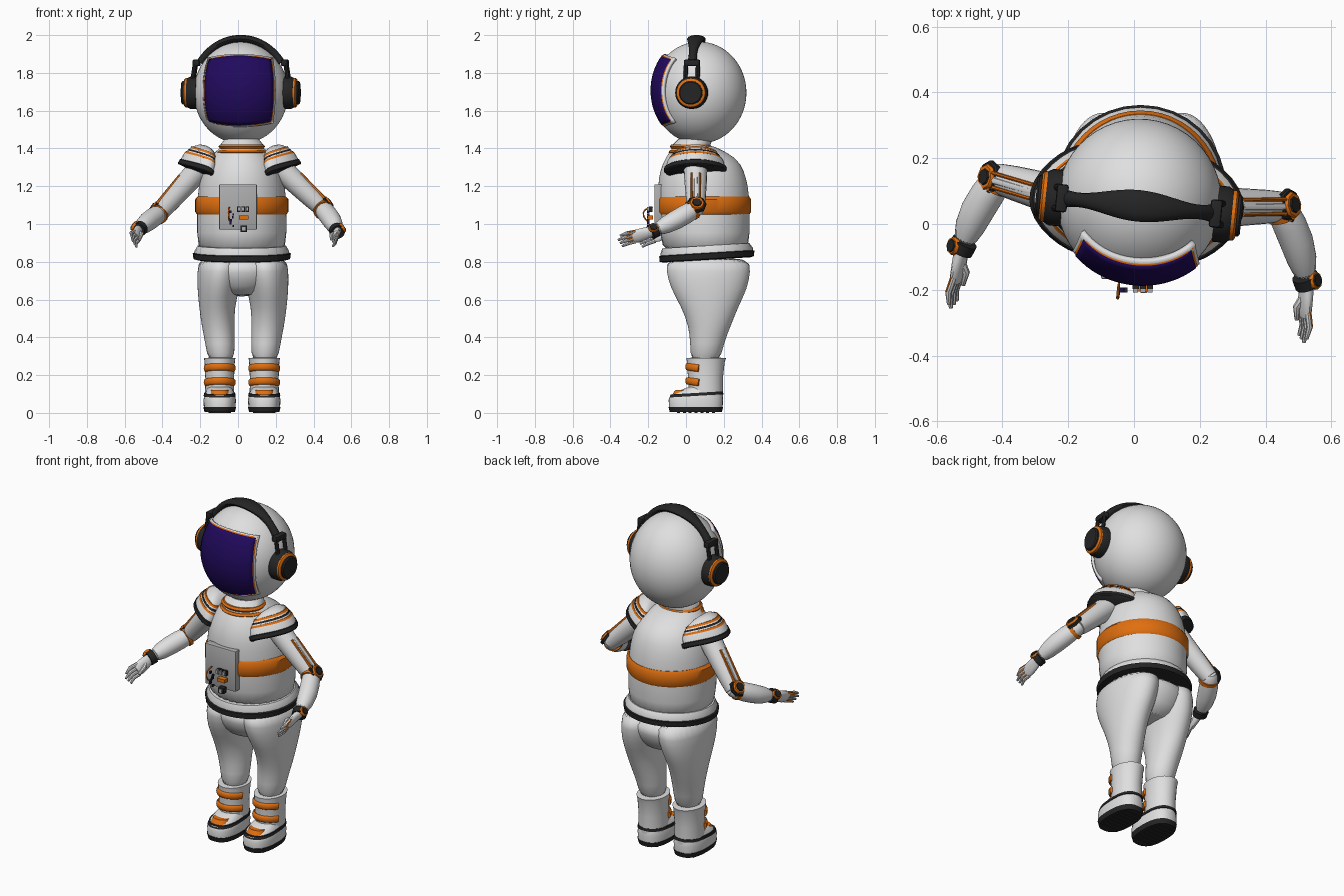
import bpy, bmesh, math
from mathutils import Vector, Matrix

if "Cube" in bpy.data.objects:
    bpy.data.objects.remove(bpy.data.objects["Cube"])

def material(name, rgb):
    m = bpy.data.materials.new(name)
    m.use_nodes = True
    m.diffuse_color = (*rgb, 1)
    m.node_tree.nodes["Principled BSDF"].inputs["Base Color"].default_value = (*rgb, 1)
    return m

WHITE = material("suit_white", (0.74, 0.74, 0.74))
ORANGE = material("orange", (0.75, 0.16, 0.005))
BLACK = material("black", (0.018, 0.018, 0.018))
PURPLE = material("visor_purple", (0.015, 0.003, 0.11))
GREY = material("panel_grey", (0.42, 0.42, 0.42))

def finish(name, bm, mat, sub=0, angle=40):
    bmesh.ops.recalc_face_normals(bm, faces=bm.faces)
    me = bpy.data.meshes.new(name)
    bm.to_mesh(me)
    bm.free()
    me.materials.append(mat)
    ob = bpy.data.objects.new(name, me)
    bpy.context.collection.objects.link(ob)
    bpy.ops.object.select_all(action='DESELECT')
    ob.select_set(True)
    bpy.context.view_layer.objects.active = ob
    bpy.ops.object.shade_smooth_by_angle(angle=math.radians(angle))
    if sub:
        mod = ob.modifiers.new("Subdivision", 'SUBSURF')
        mod.levels = mod.render_levels = sub
    return ob

def skin(name, loops, mat, sub=0):
    bm = bmesh.new()
    rows = [[bm.verts.new(p) for p in loop] for loop in loops]
    n = len(rows[0])
    for a, b in zip(rows, rows[1:]):
        for i in range(n):
            bm.faces.new((a[i], a[(i + 1) % n], b[(i + 1) % n], b[i]))
    bm.faces.new(rows[0])
    bm.faces.new(rows[-1])
    return finish(name, bm, mat, sub)

def loft(name, rings, mat, M=Matrix(), n=32, e=1, tilt=0, sub=0):
    """Stack of oval rings: centre x, centre y, z, radius x, radius y."""
    power = lambda v: math.copysign(abs(v) ** e, v)
    loops = []
    for cx, cy, z, rx, ry in rings:
        loop = []
        for i in range(n):
            a = math.tau * i / n
            y = ry * power(math.sin(a))
            loop.append(M @ Vector((cx + rx * power(math.cos(a)), cy + y, z + tilt * y)))
        loops.append(loop)
    return skin(name, loops, mat, sub)

def tube(name, pts, radii, mat, ref=(0, 0, 1), n=12, sub=0):
    """Oval section swept on a path; first radius lies along ref."""
    pts = [Vector(p) for p in pts]
    loops = []
    for i, p in enumerate(pts):
        d = (pts[min(i + 1, len(pts) - 1)] - pts[max(i - 1, 0)]).normalized()
        u = Vector(ref)
        u = (u - d * u.dot(d)).normalized()
        v = d.cross(u)
        r = radii[i] if isinstance(radii, list) else radii
        a, b = r if isinstance(r, tuple) else (r, r)
        loops.append([p + u * a * math.cos(math.tau * k / n) + v * b * math.sin(math.tau * k / n)
                      for k in range(n)])
    return skin(name, loops, mat, sub)

def disc(name, loc, axis, r, depth, mat, n=32):
    M = Matrix.Translation(loc) @ Vector(axis).to_track_quat('Z', 'Y').to_matrix().to_4x4()
    return loft(name, [(0, 0, 0, r, r), (0, 0, depth * .7, r, r), (0, 0, depth, r * .9, r * .9)], mat, M, n)

def box(name, loc, size, mat, bevel=0):
    bm = bmesh.new()
    bmesh.ops.create_cube(bm, size=1, matrix=Matrix.Translation(loc) @ Matrix.Diagonal((*size, 1)))
    if bevel:
        bmesh.ops.bevel(bm, geom=bm.edges[:], offset=bevel, segments=2, affect='EDGES', profile=.5)
    return finish(name, bm, mat)

# Helmet, built about its own centre and then turned slightly
RX, RZ = 0.25, 0.27
head = []
bm = bmesh.new()
bmesh.ops.create_uvsphere(bm, u_segments=48, v_segments=32, radius=1, matrix=Matrix.Diagonal((RX, RX, RZ, 1)))
head.append(finish("helmet", bm, WHITE))

def visor_patch(name, half, lift, thick, mat):
    bm = bmesh.new()
    bmesh.ops.create_grid(bm, x_segments=20, y_segments=20, size=1)
    for v in bm.verts:
        a, b = v.co.x, v.co.y
        x, z = half * a * math.sqrt(1 - .2 * b * b), half * b * math.sqrt(1 - .2 * a * a)
        drop = 1 - math.sqrt(1 - (x / RX) ** 2 - (z / RZ) ** 2)
        v.co = (x + .008, RX * (.9 * drop - 1) - lift + thick / 2, z + .012)
    ob = finish(name, bm, mat)
    mod = ob.modifiers.new("Thickness", 'SOLIDIFY')
    mod.thickness, mod.offset = thick, 0
    head.append(ob)

visor_patch("visor_rim", .188, .001, .018, WHITE)
visor_patch("visor_trim", .185, .004, .01, ORANGE)
visor_patch("visor", .1815, .007, .01, PURPLE)

# Headphones
for s, side in ((-1, "right"), (1, "left")):
    for part, x, r, d, mat in (("cup", .232, .086, .052, BLACK), ("ring", .28, .077, .02, ORANGE),
                               ("hub", .294, .063, .02, BLACK)):
        head.append(disc(f"{side}_headphone_{part}", (s * x, -.015, 0), (s, 0, 0), r, d, mat))
    for y in (-.047, .017):
        head.append(tube(f"{side}_headphone_strut", [(s * .255, y, .06), (s * .24, y, .16)], .011, BLACK, (0, 1, 0), 8))
    head.append(box(f"{side}_band_joint", (s * .235, -.015, .158), (.036, .085, .035), BLACK, .008))
arc = [math.radians(-56 + 112 * i / 24) for i in range(25)]
head.append(tube("headband", [(.26 * math.sin(t), -.015, .286 * math.cos(t)) for t in arc],
                 [(.022 + .026 * math.cos(t * 2) ** 2, .02) for t in arc], BLACK, (0, 1, 0)))
for ob in head:
    ob.matrix_world = Matrix.Translation((.016, .07, 1.695)) @ Matrix.Rotation(-.1, 4, 'Z')

# Torso, collar and belts
CX = .02
loft("torso", [(CX, .105, .82, .235, .228), (CX, .10, .95, .238, .238), (CX, .095, 1.1, .238, .244),
               (CX, .09, 1.2, .23, .24), (CX, .085, 1.28, .212, .225), (CX, .08, 1.35, .175, .19),
               (CX, .05, 1.4, .12, .125), (CX, .035, 1.42, .10, .09)], WHITE, sub=1)
for z, r in ((1.38, .122), (1.41, .114)):
    loft("collar_ring", [(CX, .025, z - .012, r, r * .9), (CX, .025, z, r + .01, r * .9 + .008),
                         (CX, .025, z + .012, r, r * .9)], ORANGE)
loft("neck", [(CX, .03, 1.36, .115, .10), (CX, .03, 1.42, .113, .10), (CX, .05, 1.45, .09, .09)], WHITE)
loft("chest_belt", [(CX, .095, 1.05, .236, .24), (CX, .095, 1.065, .247, .25),
                    (CX, .095, 1.13, .247, .25), (CX, .095, 1.145, .234, .24)], ORANGE, n=48)
loft("jacket_hem", [(CX, .11, .835, .25, .244), (CX, .11, .858, .25, .245),
                    (CX, .105, .885, .234, .23)], WHITE, tilt=.06)
loft("hip_belt", [(CX, .11, .81, .235, .23), (CX, .11, .815, .256, .25),
                  (CX, .11, .844, .26, .252), (CX, .11, .85, .24, .235)], BLACK, tilt=.06)

# Chest panel with its small controls
box("chest_panel", (0, -.145, 1.09), (.2, .045, .24), GREY, .006)
for i in range(3):
    box("panel_switch", (.005 + .022 * i, -.195, 1.08), (.015, .025, .022), GREY)
    box("panel_switch_base", (.005 + .022 * i, -.187, 1.078), (.019, .02, .028), BLACK)
    box("panel_key", (-.04 + .012 * (i % 2), -.2, 1.065 - .03 * i), (.01, .015, .014), PURPLE)
    box("panel_pin", (-.025 - .012 * (i % 2), -.2, 1.05 - .03 * i), (.009, .015, .012), BLACK)
box("panel_button", (.03, -.19, 1.035), (.05, .03, .02), ORANGE)
box("panel_socket", (.03, -.19, .975), (.036, .03, .036), BLACK, .004)
box("panel_plug", (.03, -.195, .975), (.02, .03, .02), GREY)
tube("panel_hose", [(-.045, -.17, 1.09), (-.05, -.225, 1.08), (-.05, -.23, 1.04), (-.045, -.2, 1.01)],
     .005, ORANGE, (1, 0, 0), 8, 1)

# Trousers
loft("pelvis", [(CX, .115, .83, .232, .225), (CX, .115, .74, .23, .218), (CX, .115, .67, .18, .18),
                (CX, .12, .615, .11, .13)], WHITE, sub=1)

def foot_side(s, side):
    x = .021 + s * .118
    loft(f"{side}_trouser_leg", [(.026 + s * dx, cy, z, rx, ry) for dx, cy, z, rx, ry in (
        (.113, .117, .83, .12, .225), (.118, .118, .75, .124, .224), (.13, .122, .66, .112, .205),
        (.138, .126, .56, .094, .15), (.132, .125, .46, .087, .112), (.121, .112, .37, .078, .088),
        (.115, .10, .26, .07, .08))], WHITE, sub=1)
    # Boot
    loft(f"{side}_boot_shaft", [(x, .105, .06, .078, .09), (x, .103, .18, .076, .092), (x, .105, .27, .08, .1),
                                (x, .107, .29, .083, .105), (x, .105, .292, .06, .08)], WHITE)
    loft(f"{side}_shoe", [(x, .052, .03, .084, .142), (x, .052, .07, .086, .144), (x, .055, .092, .081, .138),
                          (x, .075, .118, .072, .11), (x, .10, .14, .06, .08)], WHITE, e=.8)
    loft(f"{side}_shoe_line", [(x, .055, .09, .085, .143), (x, .058, .106, .082, .138)], BLACK, e=.8, tilt=.06)
    loft(f"{side}_sole", [(x, .052, .004, .08, .138), (x, .052, .032, .087, .145)], BLACK, e=.8)
    for i in range(7):
        box(f"{side}_sole_tread", (x, -.04 + .031 * i, .005), (.12, .016, .01), BLACK)
    loft(f"{side}_toe_patch", [(x, -.012, .09, .058, .066), (x, -.005, .122, .045, .05)], ORANGE, e=.8)
    for z in (.165, .24):
        sweep = [math.radians(200 + 140 * i / 16) for i in range(17)]
        tube(f"{side}_boot_strap", [(x + .08 * math.cos(a), .1 + .094 * math.sin(a), z - .012 * math.sin(a) - .008)
                                    for a in sweep], (.019, .01), ORANGE)

for s, side in ((-1, "right"), (1, "left")):
    foot_side(s, side)

def arm(s, side, y, elbow, wrist, tip):
    shoulder, elbow, wrist, tip = (Vector(p) for p in ((.01 + s * .2, y, 1.31), elbow, wrist, tip))
    tube(f"{side}_upper_arm", [shoulder, shoulder.lerp(elbow, .4), shoulder.lerp(elbow, .8), elbow],
         [.064, .059, .052, .046], WHITE, n=20)
    mid = elbow.lerp(wrist, .45) + Vector((s * .018, 0, -.008))
    tube(f"{side}_forearm", [elbow - (wrist - elbow) * .15, elbow, mid, wrist],
         [.035, .05, .056, .038], WHITE, n=20, sub=1)
    # Shoulder guard, capping the arm and wrapped round the torso
    M = Matrix.Translation((.008 + s * .228, y, 1.288)) @ Matrix.Rotation(-s * .44, 4, 'Y')
    shell = [(0, .1, .162), (.05, .096, .148), (.1, .072, .112), (.128, .042, .065), (.136, .015, .03)]
    guard = [loft(f"{side}_shoulder_guard", [(0, 0, z, a, b) for z, a, b in shell], WHITE, M, e=1.1),
             loft(f"{side}_guard_rim", [(0, 0, -.015, .098, .16), (0, 0, -.01, .104, .167), (0, 0, .012, .103, .165),
                                        (0, 0, .016, .098, .158)], BLACK, M, e=1.1)]
    for name, z, a, b, h, mat in (("stripe", .06, .095, .145, .006, ORANGE), ("slot", .078, .086, .133, .005, BLACK),
                                  ("stripe", .096, .079, .12, .006, ORANGE)):
        guard.append(loft(f"{side}_guard_{name}", [(0, 0, z - h, a, b), (0, 0, z + h, a - .004, b - .006)],
                          mat, M, e=1.1))
    for ob in guard:
        for v in ob.data.vertices:
            v.co.x -= s * 2.4 * (v.co.y - y) ** 2
    # Sleeve stripes and elbow pad
    out = Vector((s * .7, 0, .7))
    for name, dy, w, mat in (("stripe", -.022, .006, ORANGE), ("stripe", .022, .006, ORANGE), ("strip", 0, .011, WHITE)):
        ends = [shoulder.lerp(elbow, f) + out * (.06 - .012 * f) + Vector((0, dy, -.003)) for f in (.35, .92)]
        tube(f"{side}_sleeve_{name}", ends, (.008, w), mat, out, 8)
    pad = Vector((s * .8, .1, .55)).normalized()
    for name, h, r, mat in (("base", .026, .052, BLACK), ("ring", .036, .04, ORANGE), ("centre", .041, .026, BLACK)):
        disc(f"{side}_elbow_{name}", elbow + pad * h, pad, r, .017, mat, 8)
    along = (wrist - elbow).normalized()
    tube(f"{side}_elbow_cuff", [elbow + along * .012, elbow + along * .032], .054, ORANGE, n=20)
    # Wrist device and hand
    tube(f"{side}_wrist_cuff", [wrist - along * .02, wrist + along * .014], .04, BLACK, n=16)
    disc(f"{side}_wrist_trim", wrist + pad * .026, pad, .028, .014, ORANGE, 8)
    disc(f"{side}_wrist_screen", wrist + pad * .03, pad, .021, .014, BLACK, 8)
    reach = tip - wrist
    across = Vector((s * .35, 0, .9))
    tube(f"{side}_palm", [wrist, wrist + reach * .2, wrist + reach * .45, wrist + reach * .58],
         [(.026, .022), (.035, .02), (.038, .018), (.03, .012)], WHITE, across, 14)
    for i in range(4):
        k = (i - 1.5) * .019
        base = wrist + reach * .5 + across * k
        end = wrist + reach * (1 - .06 * abs(i - 2)) + across * k * 1.15
        bend = base.lerp(end, .55) + Vector((s * .008, 0, .004))
        tube(f"{side}_finger", [base, bend, end], [.0105, .01, .006], WHITE, n=8)
        tube(f"{side}_finger_stripe", [base + pad * .009, bend + pad * .008], .004, ORANGE, n=6)
    thumb = wrist + reach * .2
    tube(f"{side}_thumb", [thumb, thumb + reach * .22 + Vector((-s * .025, 0, .005)),
                           thumb + reach * .42 + Vector((-s * .022, 0, -.01))], [.014, .012, .007], WHITE, n=8)

arm(1, "left", .05, (.445, .053, 1.085), (.525, -.175, .962), (.512, -.36, .905))
arm(-1, "right", .075, (-.412, .138, 1.06), (-.523, -.07, .972), (-.553, -.255, .9))
